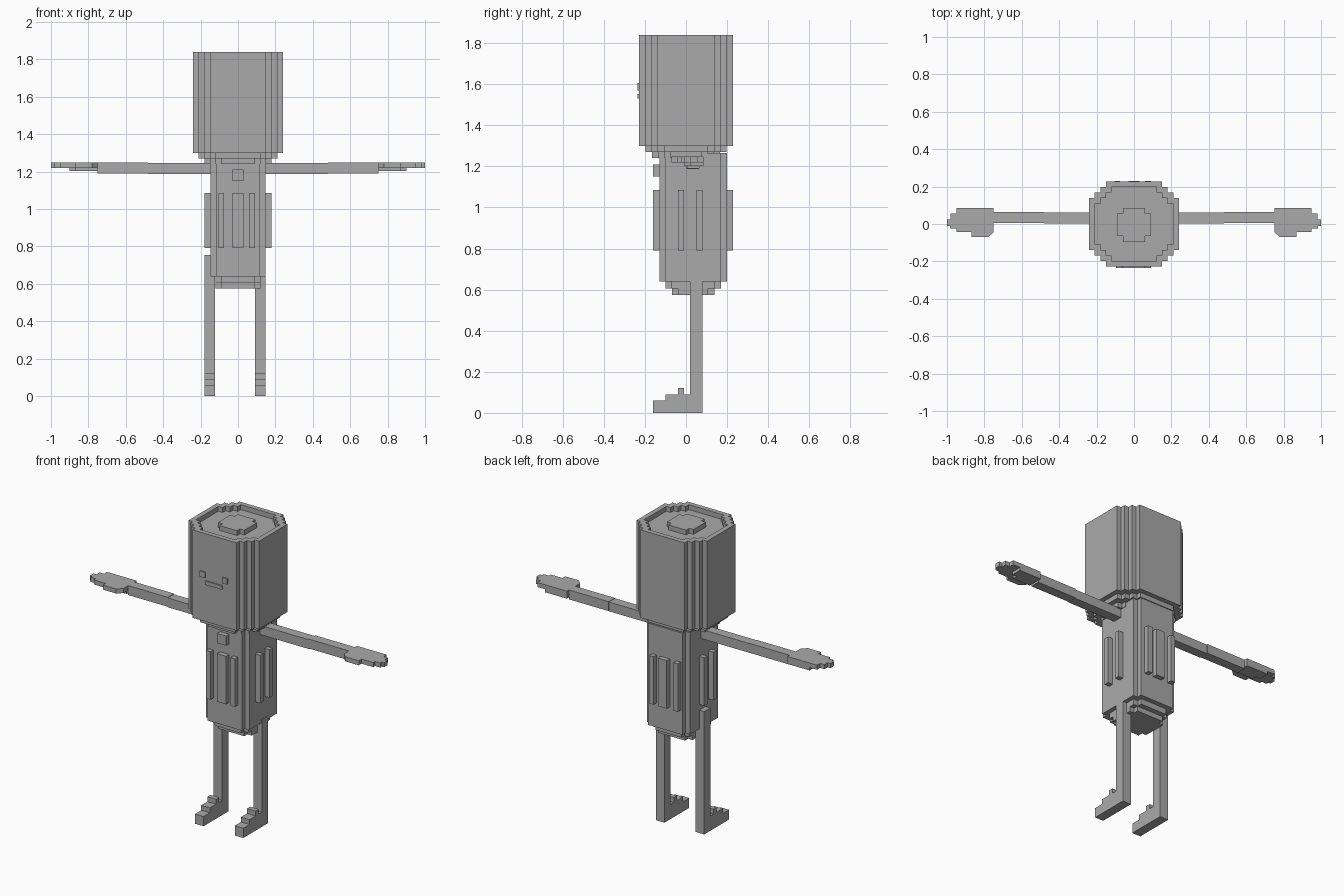
import bpy, bmesh

if "Cube" in bpy.data.objects:
    bpy.data.objects.remove(bpy.data.objects["Cube"])

grey = bpy.data.materials.new("plain_grey")
grey.diffuse_color = (0.4, 0.4, 0.4, 1)
grey.use_nodes = True
grey.node_tree.nodes["Principled BSDF"].inputs["Base Color"].default_value = grey.diffuse_color


def finish(name, bm):
    bmesh.ops.recalc_face_normals(bm, faces=bm.faces[:])
    mesh = bpy.data.meshes.new(name)
    bm.to_mesh(mesh)
    bm.free()
    mesh.materials.append(grey)
    obj = bpy.data.objects.new(name, mesh)
    bpy.context.collection.objects.link(obj)
    return obj


def prism(name, outline, z0, z1):
    """Extrude a flat xy outline between two heights."""
    bm = bmesh.new()
    face = bm.faces.new([bm.verts.new((x, y, z0)) for x, y in outline])
    up = bmesh.ops.extrude_face_region(bm, geom=[face])["geom"]
    bmesh.ops.translate(bm, vec=(0, 0, z1 - z0),
                        verts=[v for v in up if isinstance(v, bmesh.types.BMVert)])
    return finish(name, bm)


def box(name, x0, x1, y0, y1, z0, z1):
    return prism(name, [(x0, y0), (x1, y0), (x1, y1), (x0, y1)], z0, z1)


def stepped(hx, hy, steps, cy=0.0, s=0.03):
    """Rectangle outline whose corners are cut into stair steps."""
    corner = [(hx, hy - steps * s)]
    for i in range(steps):
        x, y = hx - (i + 1) * s, hy - (steps - i) * s
        corner += [(x, y), (x, y + s)]
    pts = corner + [(-x, y) for x, y in reversed(corner)]
    pts += [(-x, -y) for x, y in corner] + [(x, -y) for x, y in reversed(corner)]
    return [(x, y + cy) for x, y in pts]


# Head: stepped column with a sunken top, raised cap and tapering underside
head = prism("head", stepped(0.24, 0.228, 3), 1.30, 1.81)
bm = bmesh.new()
outer = [bm.verts.new((x, y, 1.81)) for x, y in stepped(0.24, 0.228, 3)]
inner = [bm.verts.new((x, y, 1.81)) for x, y in stepped(0.21, 0.198, 3)]
n = len(outer)
ring = [bm.faces.new((outer[i], outer[(i + 1) % n], inner[(i + 1) % n], inner[i]))
        for i in range(n)]
up = bmesh.ops.extrude_face_region(bm, geom=ring)["geom"]
bmesh.ops.translate(bm, vec=(0, 0, 0.03),
                    verts=[v for v in up if isinstance(v, bmesh.types.BMVert)])
finish("head_rim", bm)
prism("head_cap", stepped(0.09, 0.09, 1, cy=-0.005), 1.81, 1.84)
prism("head_underside", stepped(0.21, 0.198, 3), 1.27, 1.30)
prism("neck", stepped(0.18, 0.165, 3), 1.24, 1.27)

# Face plates
box("left_eye", -0.095, -0.06, -0.236, -0.227, 1.57, 1.605)
box("right_eye", 0.055, 0.09, -0.236, -0.227, 1.57, 1.605)
box("mouth", -0.06, 0.055, -0.236, -0.227, 1.53, 1.553)

# Torso with a tapering base
prism("torso", stepped(0.147, 0.165, 1, cy=0.035), 0.64, 1.265)
prism("torso_base_upper", stepped(0.12, 0.135, 1, cy=0.035), 0.605, 0.64)
prism("torso_base_lower", stepped(0.12, 0.103, 1, cy=0.035), 0.575, 0.605)

# Ribs on all four sides and the chest button
for x0, x1 in ((-0.105, -0.075), (-0.03, 0.03), (0.06, 0.09)):
    box("front_rib", x0, x1, -0.16, -0.13, 0.79, 1.085)
    box("back_rib", x0, x1, 0.2, 0.23, 0.79, 1.085)
for y0, y1 in ((-0.04, -0.01), (0.05, 0.08)):
    box("left_rib", -0.18, -0.147, y0, y1, 0.79, 1.085)
    box("right_rib", 0.147, 0.18, y0, y1, 0.79, 1.085)
box("chest_button", -0.03, 0.03, -0.16, -0.13, 1.15, 1.21)

# Legs with stair-stepped feet
for side, x0, x1, top in (("left", -0.18, -0.122, 0.755), ("right", 0.09, 0.148, 0.66)):
    box(side + "_leg", x0, x1, 0.02, 0.08, 0, top)
    for part, y0, y1, h in (("toe", -0.16, -0.10, 0.06), ("instep", -0.10, -0.04, 0.09),
                            ("ankle_ridge", -0.04, -0.01, 0.12), ("ankle", -0.01, 0.02, 0.09)):
        box(side + "_" + part, x0, x1, y0, y1, 0, h)

# Arms and hands reaching straight out
hand = [(0.75, 0.085), (0.95, 0.085), (0.95, 0.055), (0.98, 0.055), (0.98, 0.025),
        (1.0, 0.025), (1.0, -0.01), (0.985, -0.01), (0.985, -0.025), (0.95, -0.025),
        (0.95, -0.043), (0.87, -0.043), (0.87, -0.07), (0.78, -0.07), (0.75, -0.043)]
palm = [(0.75, 0.085), (0.9, 0.085), (0.9, 0.02), (0.87, 0.02), (0.87, -0.01), (0.75, -0.01)]
for side, s in (("left", -1), ("right", 1)):
    def flip(pts):
        return [(s * x, y) for x, y in pts]
    prism(side + "_upper_arm", flip([(0.14, 0.003), (0.48, 0.003), (0.48, 0.062), (0.14, 0.062)]),
          1.188, 1.245)
    prism(side + "_forearm", flip([(0.48, 0.005), (0.75, 0.005), (0.75, 0.065), (0.48, 0.065)]),
          1.19, 1.248)
    prism(side + "_hand", flip(hand), 1.22, 1.248)
    prism(side + "_palm", flip(palm), 1.202, 1.22)
